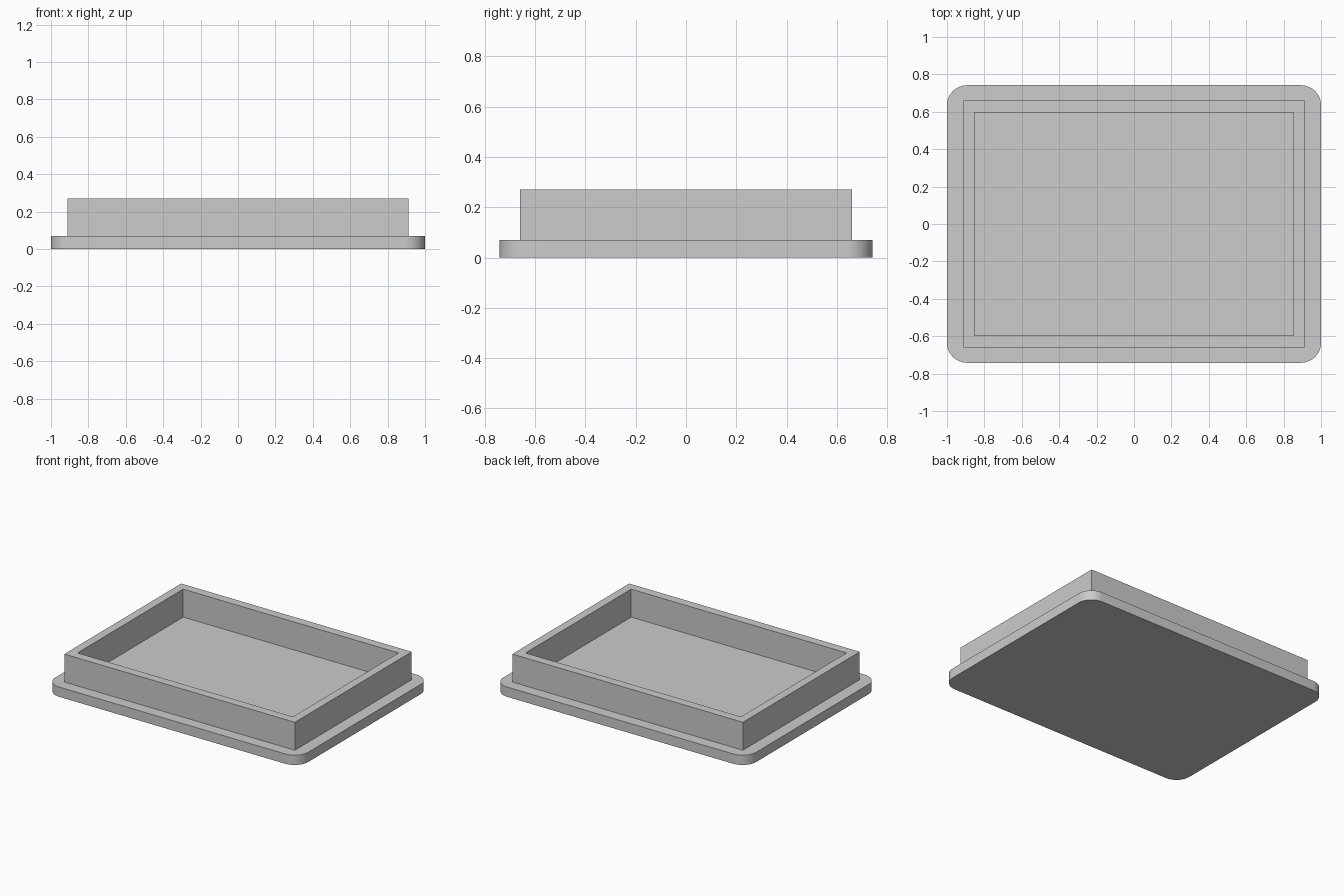
import bpy, bmesh

cube = bpy.data.objects.get("Cube")
if cube:
    bpy.data.objects.remove(cube, do_unlink=True)

PLATE_HALF = (1.0, 0.742)
PLATE_TOP = 0.07
CORNER = 0.107
RIM_OUTER = (0.912, 0.66)
RIM_INNER = (0.852, 0.597)
RIM_TOP = 0.27

grey = bpy.data.materials.new("plain grey")
grey.use_nodes = True
colour = (0.604, 0.604, 0.604, 1.0)
grey.diffuse_color = colour
grey.node_tree.nodes["Principled BSDF"].inputs["Base Color"].default_value = colour


def rectangle(bm, half, z):
    """Four corner vertices of a centred rectangle, counter-clockwise."""
    signs = [(-1, -1), (1, -1), (1, 1), (-1, 1)]
    return [bm.verts.new((sx * half[0], sy * half[1], z)) for sx, sy in signs]


def connect(bm, lower, upper):
    """Join two rectangles with a band of four faces."""
    for i in range(4):
        j = (i + 1) % 4
        bm.faces.new((lower[i], lower[j], upper[j], upper[i]))


def finish(bm, name):
    mesh = bpy.data.meshes.new(name)
    bm.to_mesh(mesh)
    bm.free()
    mesh.materials.append(grey)
    obj = bpy.data.objects.new(name, mesh)
    bpy.context.collection.objects.link(obj)
    return obj


# Base plate: slab with rounded vertical corners
bm = bmesh.new()
bottom = rectangle(bm, PLATE_HALF, 0)
top = rectangle(bm, PLATE_HALF, PLATE_TOP)
connect(bm, bottom, top)
bm.faces.new(top)
bm.faces.new(bottom[::-1])
bm.normal_update()
uprights = [bm.edges.get(pair) for pair in zip(bottom, top)]
bmesh.ops.bevel(bm, geom=uprights, offset=CORNER, segments=12, profile=0.5,
                affect='EDGES')
plate = finish(bm, "base_plate")
bpy.ops.object.select_all(action='DESELECT')
plate.select_set(True)
bpy.context.view_layer.objects.active = plate
bpy.ops.object.shade_smooth_by_angle(angle=0.6)

# Rim: square-cornered wall standing on the plate, open underneath
bm = bmesh.new()
loops = [rectangle(bm, RIM_OUTER, PLATE_TOP), rectangle(bm, RIM_OUTER, RIM_TOP),
         rectangle(bm, RIM_INNER, RIM_TOP), rectangle(bm, RIM_INNER, PLATE_TOP)]
for lower, upper in zip(loops, loops[1:]):
    connect(bm, lower, upper)
finish(bm, "raised_rim")
